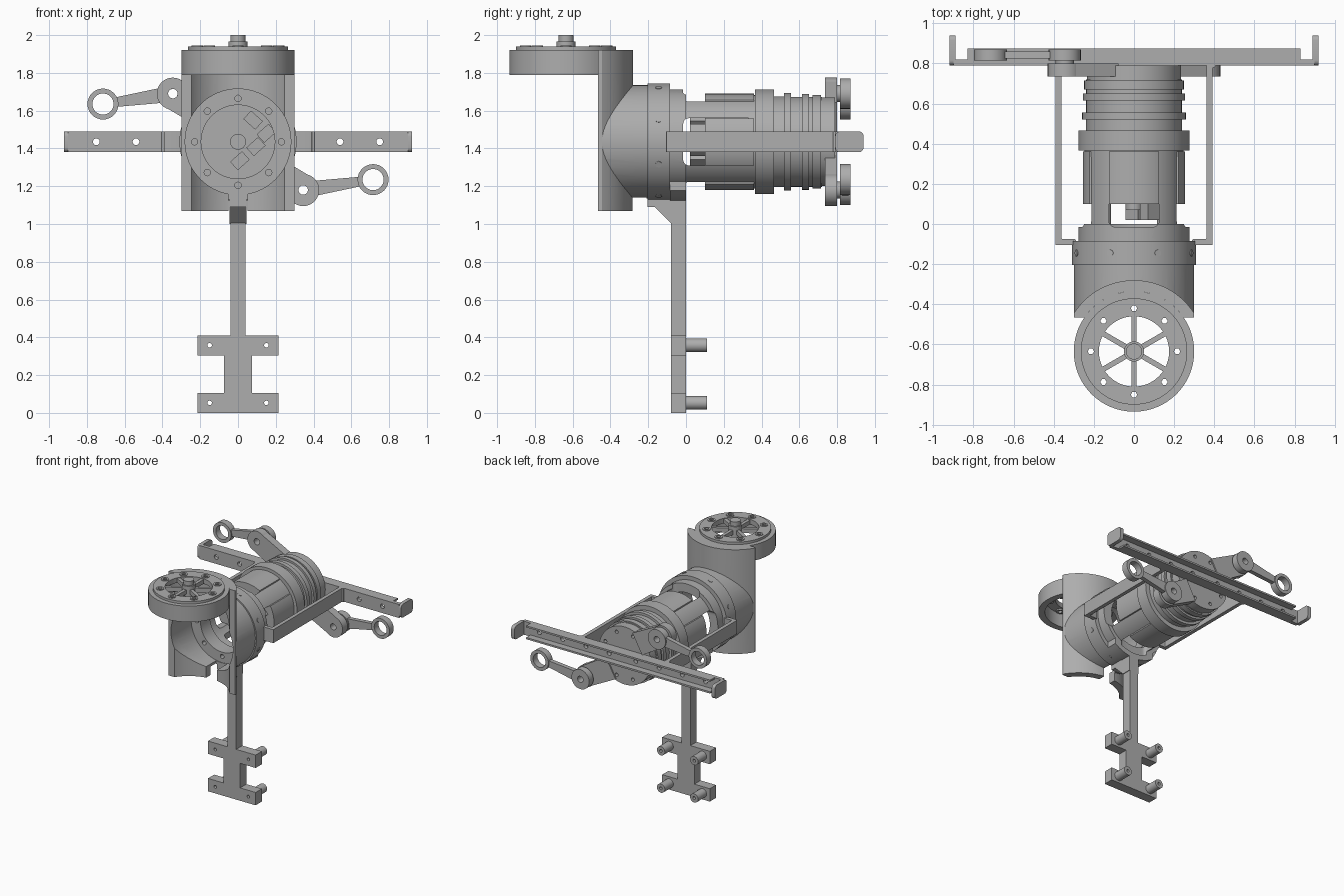
import bpy, bmesh
from math import sin, cos, pi, radians, asin, acos, atan2, hypot

if "Cube" in bpy.data.objects:
    bpy.data.objects.remove(bpy.data.objects["Cube"])

grey = bpy.data.materials.new("grey_plastic")
grey.use_nodes = True
grey.diffuse_color = (0.42, 0.42, 0.42, 1)
grey.node_tree.nodes["Principled BSDF"].inputs["Base Color"].default_value = (0.42, 0.42, 0.42, 1)

# Map an outline (u, v) and depth d to space, for each extrusion axis
PLACE = {"X": lambda u, v, d: (d, u, v), "Y": lambda u, v, d: (u, d, v), "Z": lambda u, v, d: (u, v, d)}
AXIS = 1.435    # height of the barrel axis
RING_Y = -0.635  # centre of the top ring
parts = []


def finish(name, bm):
    bmesh.ops.recalc_face_normals(bm, faces=bm.faces)
    mesh = bpy.data.meshes.new(name)
    bm.to_mesh(mesh)
    bm.free()
    mesh.materials.append(grey)
    ob = bpy.data.objects.new(name, mesh)
    bpy.context.collection.objects.link(ob)
    parts.append(ob)
    return ob


def prism(name, outline, axis, a, b, rounding=0):
    bm = bmesh.new()
    low, high = ([bm.verts.new(PLACE[axis](u, v, d)) for u, v in outline] for d in (a, b))
    n = len(outline)
    bm.faces.new(low)
    bm.faces.new(high)
    for i in range(n):
        bm.faces.new((low[i], low[(i + 1) % n], high[(i + 1) % n], high[i]))
    if rounding:
        sides = [bm.edges.get((p, q)) for p, q in zip(low, high)]
        bmesh.ops.bevel(bm, geom=sides, offset=rounding, segments=5, profile=0.5, affect="EDGES")
    return finish(name, bm)


def arc(c, r, start, end, n):
    return [(c[0] + r * cos(start + (end - start) * i / n), c[1] + r * sin(start + (end - start) * i / n))
            for i in range(n + 1)]


def cyl(name, r, axis, c, a, b, n=32):
    return prism(name, arc(c, r, 0, 2 * pi, n)[:-1], axis, a, b)


def box(name, x, y, z):
    return prism(name, [(x[0], y[0]), (x[1], y[0]), (x[1], y[1]), (x[0], y[1])], "Z", *z)


def lathe(name, profile, axis, c, n=64):
    bm = bmesh.new()
    rings = [[bm.verts.new(PLACE[axis](c[0] + r * cos(2 * pi * i / n), c[1] + r * sin(2 * pi * i / n), d))
              for i in range(n)] for r, d in profile]
    for k, ring in enumerate(rings):
        nxt = rings[(k + 1) % len(rings)]
        for i in range(n):
            j = (i + 1) % n
            bm.faces.new((ring[i], ring[j], nxt[j], nxt[i]))
    return finish(name, bm)


def tube(name, ro, ri, axis, c, a, b, n=64):
    return lathe(name, [(ro, a), (ro, b), (ri, b), (ri, a)], axis, c, n)


def cut(ob, cutters, operation="DIFFERENCE"):
    for c in cutters:
        mod = ob.modifiers.new("cut", "BOOLEAN")
        mod.operation, mod.object, mod.solver = operation, c, "EXACT"
    dg = bpy.context.evaluated_depsgraph_get()
    mesh = bpy.data.meshes.new_from_object(ob.evaluated_get(dg))
    ob.modifiers.clear()
    ob.data = mesh
    for c in cutters:
        parts.remove(c)
        bpy.data.objects.remove(c)
    return ob


def around(c, r, n, offset=0.0):
    return [(c[0] + r * cos(offset + 2 * pi * i / n), c[1] + r * sin(offset + 2 * pi * i / n)) for i in range(n)]


mid = (0, AXIS)
ring_c = (0, RING_Y)

# Top ring with its spoked disc and hub
tube("top_ring", 0.3, 0.25, "Z", ring_c, 1.79, 1.92)
disc = tube("spoked_disc_rim", 0.265, 0.175, "Z", ring_c, 1.9, 1.94)
cut(disc, [cyl("hole", 0.016, "Z", p, 1.8, 2, 6) for p in around(ring_c, 0.215, 8, pi / 2)])
for p in around(ring_c, 0.215, 8, pi / 2):
    tube("disc_bolt_boss", 0.03, 0.016, "Z", p, 1.89, 1.945, 16)
for i in range(6):
    t = pi / 2 + i * pi / 3
    dx, dy = cos(t), sin(t)
    corners = [(r * dx - w * dy, RING_Y + r * dy + w * dx) for r, w in
               ((0.03, -0.013), (0.19, -0.013), (0.19, 0.013), (0.03, 0.013))]
    prism("disc_spoke", corners, "Z", 1.9, 1.935)
cyl("hub", 0.05, "Z", ring_c, 1.88, 1.965)
cyl("hub_cap", 0.04, "Z", ring_c, 1.96, 2.0)

# Upright curved shell, pierced by the barrel bore and the bottom slot
a_out, a_in = acos(0.3 / 0.355), asin(0.17 / 0.3)
outline = arc(ring_c, 0.355, a_out, pi - a_out, 32) + [(-0.3, -0.465)]
outline += arc(ring_c, 0.3, pi - a_in, a_in, 32) + [(0.3, -0.465)]
shell = prism("curved_shell", outline, "Z", 1.07, 1.92)
cut(shell, [cyl("bore", 0.28, "Y", mid, -0.7, -0.1, 64), box("slot", (-0.05, 0.05), (-0.6, -0.1), (1.0, 1.2))])

# Barrel: hood meeting the shell, bolted flange, windowed body
hood = tube("barrel_hood", 0.3, 0.28, "Y", mid, -0.6, -0.19)
cut(hood, [cyl("shell_space", 0.345, "Z", ring_c, 1, 2, 64), box("slot", (-0.05, 0.05), (-0.6, -0.21), (1.0, 1.2))])
flange = tube("flange_ring", 0.31, 0.195, "Y", mid, -0.205, -0.085)
cut(flange, [cyl("hole", 0.017, "Y", p, -0.3, 0, 12) for p in around(mid, 0.23, 8)])
for i in range(8):
    t = pi / 8 + i * pi / 4
    start, end = ((r * cos(t), r * sin(t)) for r in (0.295, 0.313))
    screw = cyl("flange_screw", 0.017, "Z", (0, 0), 0.295, 0.313, 12)
    screw.rotation_euler = (0, pi / 2 - t, 0)
    screw.location = (0, -0.145, AXIS)

profile = [(0.205, -0.09), (0.277, -0.09), (0.277, 0), (0.247, 0), (0.247, 0.365), (0.277, 0.365),
           (0.277, 0.465), (0.24, 0.465), (0.24, 0.52), (0.258, 0.52), (0.258, 0.555), (0.238, 0.555),
           (0.238, 0.615), (0.254, 0.615), (0.254, 0.65), (0.238, 0.65), (0.238, 0.67), (0.248, 0.67),
           (0.248, 0.715), (0.205, 0.715)]
body = lathe("barrel_body", profile, "Y", mid)
side = [(-0.015, AXIS - 0.125), (0.36, AXIS - 0.125), (0.36, AXIS + 0.125), (-0.015, AXIS + 0.125)]
top = [(v - AXIS, u) for u, v in side]
cut(body, [prism("side_window", side, "X", -0.5, 0.5, 0.03), prism("top_window", top, "Z", 1, 1.9, 0.03)])

# Motor inside the barrel, showing through the windows
cyl("motor", 0.238, "Y", mid, 0.1, 0.72, 64)
for name, x, z in (("motor_side_pads", 0.4, 0.124), ("motor_top_pads", 0.124, 0.4)):
    pad = cyl(name, 0.255, "Y", mid, 0.1, 0.36, 64)
    cut(pad, [box("keep", (-x, x), (0, 0.5), (AXIS - z, AXIS + z))], "INTERSECT")
cyl("motor_shaft", 0.042, "Y", mid, 0.07, 0.11)
for cx, cz in ((0.08, 1.55), (0.15, 1.48), (0.095, 1.41), (0.01, 1.335)):
    t = radians(42 if cx != 0.08 else -42)
    corners = [(cx + u * cos(t) - v * sin(t), cz + u * sin(t) + v * cos(t)) for u, v in
               ((-0.042, -0.03), (0.042, -0.03), (0.042, 0.03), (-0.042, 0.03))]
    prism("connector", corners, "Y", 0.02, 0.105)
plate = cyl("end_plate", 0.235, "Y", mid, 0.71, 0.79, 64)
cut(plate, [cyl("hole", 0.014, "Y", p, 0.76, 0.9, 12) for p in around(mid, 0.19, 8, pi / 8)])

# Cross bar: web with holes, edge lips and turned ends
web = box("cross_bar", (-0.9, 0.9), (0.79, 0.82), (1.38, 1.49))
cut(web, [cyl("hole", 0.018, "Y", (s * x, AXIS), 0.7, 0.9, 16) for s in (-1, 1) for x in (0.12, 0.33, 0.54, 0.75)])
for z in (1.38, 1.476):
    box("cross_bar_lip", (-0.83, 0.83), (0.815, 0.875), (z, z + 0.014))
for s in (-1, 1):
    end = [(0.79, 1.38), (0.94, 1.38), (0.94, 1.49), (0.79, 1.49)]
    prism("cross_bar_end", end, "X", s * 0.89, s * 0.92, 0.025)
    # Long side bracket from the bar forward to the flange
    strap = [(0.405, 0.81), (0.362, 0.81), (0.362, -0.075), (0.29, -0.075), (0.29, -0.105), (0.392, -0.105),
             (0.392, 0.78), (0.405, 0.78)]
    prism("side_bracket", [(s * x, y) for x, y in strap], "Z", 1.38, 1.49, 0.006)


# Swing links, one on each side, turned half round the barrel axis
def bar_between(name, p, q, wp, wq, a, b):
    length = hypot(q[0] - p[0], q[1] - p[1])
    nx, nz = -(q[1] - p[1]) / length, (q[0] - p[0]) / length
    pts = [(p[0] + nx * wp, p[1] + nz * wp), (q[0] + nx * wq, q[1] + nz * wq),
           (q[0] - nx * wq, q[1] - nz * wq), (p[0] - nx * wp, p[1] - nz * wp)]
    return prism(name, pts, "Y", a, b)


for s in (-1, 1):
    pivot = (s * 0.345, AXIS - s * 0.255)
    eye = (s * 0.715, AXIS - s * 0.2)
    inner = (s * 0.12, AXIS - s * 0.13)
    t = atan2(eye[1] - pivot[1], eye[0] - pivot[0])
    arm = bar_between("link_arm", pivot, inner, 0.082, 0.09, 0.735, 0.8)
    cut(arm, [cyl("hole", 0.08, "Y", pivot, 0.7, 0.9)])
    tube("link_arm_boss", 0.085, 0.025, "Y", pivot, 0.735, 0.8, 32)
    tube("link_pin", 0.045, 0.025, "Y", pivot, 0.79, 0.83, 24)
    tube("link_pivot", 0.08, 0.025, "Y", pivot, 0.815, 0.87, 32)
    tube("link_eye", 0.082, 0.056, "Y", eye, 0.815, 0.87, 32)
    near = (pivot[0] + 0.06 * cos(t), pivot[1] + 0.06 * sin(t))
    far = (eye[0] - 0.065 * cos(t), eye[1] - 0.065 * sin(t))
    bar_between("link_bar", near, far, 0.04, 0.025, 0.825, 0.86)

# Stand: stem, web, cross feet and pegs
box("stem", (-0.04, 0.04), (-0.08, 0), (0.4, 1.12))
box("stand_web", (-0.075, 0.075), (-0.08, 0), (0.1, 0.31))
for z in (0, 0.305):
    foot = box("cross_foot", (-0.215, 0.215), (-0.08, 0), (z, z + 0.105))
    pegs = [(x, z + 0.053) for x in (-0.15, 0.15)]
    cut(foot, [cyl("hole", 0.012, "Y", p, -0.2, 0.2, 12) for p in pegs])
    for p in pegs:
        tube("peg", 0.036, 0.012, "Y", p, -0.002, 0.11, 24)

# Clamp holding the stem under the flange
gusset = [(-0.075, 1.0), (-0.165, 1.09), (-0.205, 1.09), (-0.205, 1.14), (0, 1.14), (0, 1.0)]
prism("clamp_gusset", gusset, "X", -0.045, 0.045)
saddle = arc(mid, 0.315, radians(235), radians(305), 16) + arc(mid, 0.274, radians(311), radians(229), 16)
prism("clamp_saddle", saddle, "Y", -0.085, 0)

# Smooth the round surfaces, keeping hard edges crisp
bpy.ops.object.select_all(action="DESELECT")
for ob in parts:
    ob.select_set(True)
bpy.context.view_layer.objects.active = parts[0]
bpy.ops.object.shade_smooth_by_angle(angle=radians(31))
